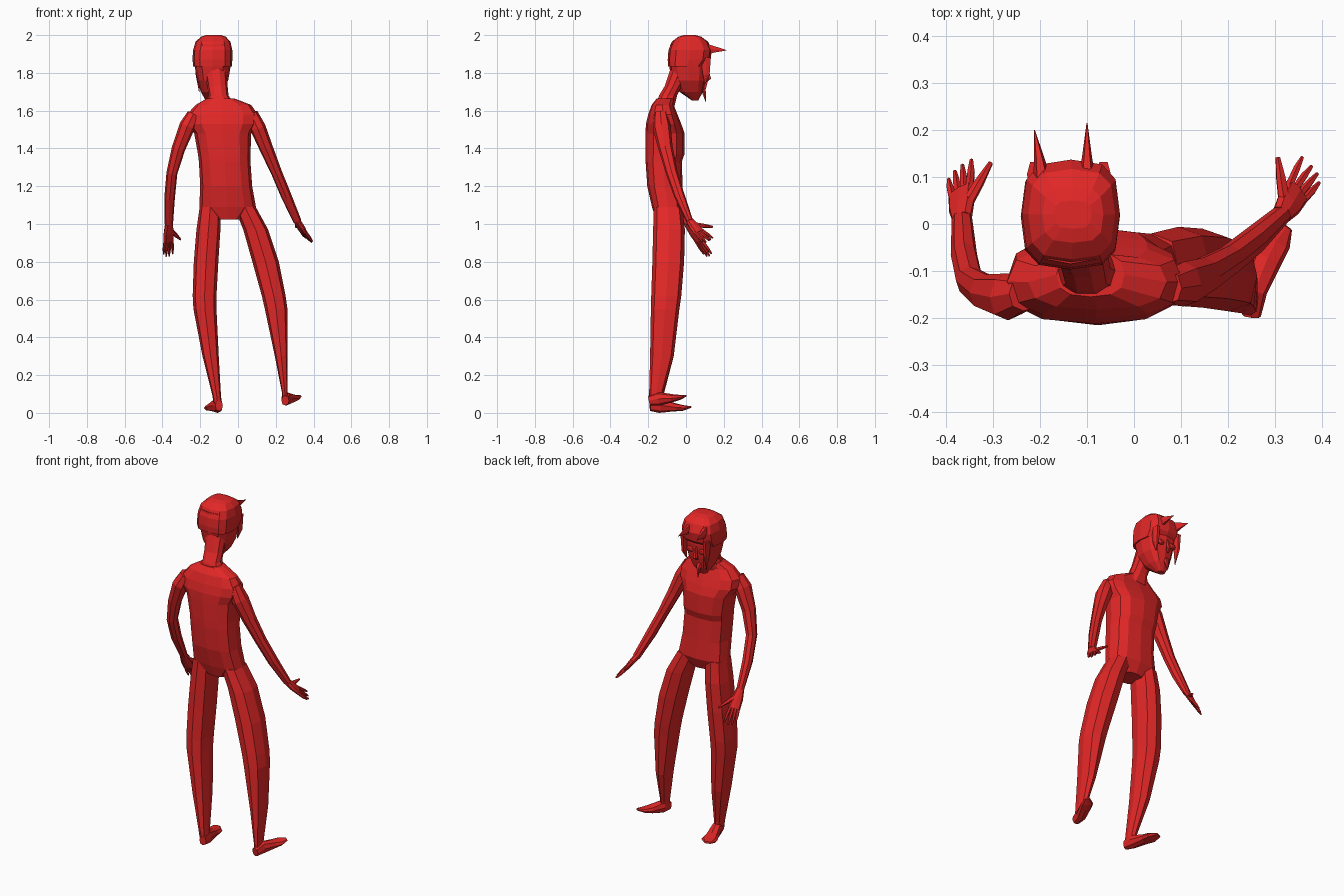
import bpy, bmesh, math
from mathutils import Vector

red = bpy.data.materials.new("red")
red.diffuse_color = (0.76, 0.02, 0.02, 1)


def skin(name, rings):
    """Join rings of points into one closed, flat-faced object."""
    bm = bmesh.new()
    loops = [[bm.verts.new(p) for p in r] for r in rings]
    n = len(loops[0])
    for a, b in zip(loops, loops[1:]):
        for i in range(n):
            j = (i + 1) % n
            bm.faces.new((a[i], a[j], b[j], b[i]))
    bm.faces.new(loops[0][::-1])
    bm.faces.new(loops[-1])
    bmesh.ops.recalc_face_normals(bm, faces=bm.faces)
    me = bpy.data.meshes.new(name)
    bm.to_mesh(me)
    bm.free()
    me.materials.append(red)
    ob = bpy.data.objects.new(name, me)
    bpy.context.collection.objects.link(ob)
    return ob


def oval(c, u, v, n, p=1.0):
    """Squarish oval round c with half axes u and v."""
    f = lambda t: math.copysign(abs(t) ** p, t) if abs(t) > 1e-6 else 0
    return [Vector(c) + u * f(math.cos(i * math.tau / n)) + v * f(math.sin(i * math.tau / n))
            for i in range(n)]


def stack(name, levels, n, p=0.75):
    """Horizontal sections: (z, x min, x max, y min, y max)."""
    skin(name, [oval(((a + b) / 2, (c + d) / 2, z), Vector(((b - a) / 2, 0, 0)),
                     Vector((0, (d - c) / 2, 0)), n, p) for z, a, b, c, d in levels])


def tube(name, path, side=(1, 0, 0), n=8, p=0.85):
    """Sections along a path: (x, y, z, half width along side, half thickness)."""
    pts = [Vector(q[:3]) for q in path]
    rings = []
    for i, q in enumerate(path):
        t = (pts[min(i + 1, len(pts) - 1)] - pts[max(i - 1, 0)]).normalized()
        u = Vector(side)
        u = (u - t * u.dot(t)).normalized()
        rings.append(oval(pts[i], u * q[3], t.cross(u) * q[4], n, p))
    skin(name, rings)


# Torso and neck
stack("torso", [
    (1.025, -0.115, 0.015, -0.16, -0.04),
    (1.09, -0.205, 0.095, -0.18, -0.012),
    (1.20, -0.20, 0.075, -0.205, -0.018),
    (1.33, -0.207, 0.066, -0.214, -0.022),
    (1.37, -0.212, 0.066, -0.215, -0.008),
    (1.48, -0.232, 0.07, -0.215, -0.008),
    (1.53, -0.27, 0.10, -0.212, -0.025),
    (1.58, -0.27, 0.105, -0.20, -0.045),
    (1.63, -0.225, 0.07, -0.182, -0.065),
    (1.665, -0.165, -0.02, -0.155, -0.06)], 12)
stack("neck", [
    (1.62, -0.18, -0.01, -0.165, -0.06),
    (1.68, -0.155, -0.05, -0.145, -0.045),
    (1.73, -0.163, -0.055, -0.115, -0.02),
    (1.82, -0.18, -0.06, -0.085, 0.03)], 10, 0.9)

# Head, hair cap, horns
stack("head", [
    (1.655, -0.172, -0.128, 0.03, 0.065),
    (1.70, -0.197, -0.085, -0.035, 0.09),
    (1.76, -0.215, -0.052, -0.075, 0.105),
    (1.84, -0.231, -0.038, -0.09, 0.115),
    (1.95, -0.225, -0.045, -0.085, 0.11)], 12)
stack("hair_cap", [
    (1.835, -0.237, -0.032, -0.094, 0.10),
    (1.87, -0.241, -0.03, -0.097, 0.13),
    (1.92, -0.238, -0.03, -0.093, 0.137),
    (1.965, -0.225, -0.04, -0.075, 0.117),
    (1.992, -0.195, -0.065, -0.04, 0.08),
    (2.0, -0.17, -0.09, -0.01, 0.05)], 12, 0.65)
for name, x0, x1, y1 in (("left_horn", -0.195, -0.212, 0.2), ("right_horn", -0.10, -0.10, 0.215)):
    tube(name, [(x0, 0.09, 1.925, 0.02, 0.04), (x0 * 0.6 + x1 * 0.4, 0.14, 1.925, 0.011, 0.022),
                (x1, y1, 1.92, 0.001, 0.001)], n=6)

# Hair locks beside the face, goatee, nose and eyes
for name, x, z in (("left_lock", -0.212, 1.70), ("right_lock", -0.065, 1.74)):
    tube(name, [(x, 0.105, 1.88, 0.016, 0.03), (x, 0.107, 1.79, 0.012, 0.02),
                (x * 0.9 - 0.015, 0.10, z, 0.001, 0.001)], n=6)
tube("goatee", [(-0.15, 0.07, 1.73, 0.025, 0.025), (-0.15, 0.095, 1.70, 0.013, 0.012),
                (-0.152, 0.105, 1.645, 0.001, 0.001)], n=6)
tube("nose", [(-0.142, 0.11, 1.83, 0.006, 0.006), (-0.146, 0.12, 1.77, 0.014, 0.014),
              (-0.147, 0.105, 1.755, 0.008, 0.006)], n=6)
for name, x in (("left_eye", -0.182), ("right_eye", -0.102)):
    tube(name, [(x, 0.085, 1.805, 0.024, 0.017), (x, 0.108, 1.805, 0.022, 0.015),
                (x, 0.114, 1.805, 0.01, 0.008)])

# Legs
stack("left_leg", [
    (0.05, -0.13, -0.085, -0.192, -0.125),
    (0.09, -0.135, -0.09, -0.195, -0.12),
    (0.30, -0.188, -0.102, -0.19, -0.065),
    (0.55, -0.236, -0.114, -0.186, -0.035),
    (0.62, -0.24, -0.114, -0.184, -0.025),
    (0.80, -0.234, -0.104, -0.178, -0.01),
    (0.97, -0.22, -0.093, -0.174, -0.006),
    (1.09, -0.203, -0.09, -0.17, -0.02)], 8)
stack("right_leg", [
    (0.075, 0.233, 0.266, -0.192, -0.125),
    (0.11, 0.232, 0.263, -0.195, -0.12),
    (0.30, 0.195, 0.263, -0.19, -0.065),
    (0.55, 0.142, 0.262, -0.186, -0.035),
    (0.62, 0.126, 0.252, -0.184, -0.025),
    (0.80, 0.076, 0.216, -0.178, -0.01),
    (0.97, 0.028, 0.16, -0.174, -0.006),
    (1.09, -0.02, 0.094, -0.17, -0.02)], 8)

# Feet
tube("left_foot", [(-0.10, -0.19, 0.038, 0.02, 0.028), (-0.108, -0.14, 0.04, 0.028, 0.04),
                   (-0.13, -0.06, 0.03, 0.038, 0.022), (-0.14, -0.02, 0.026, 0.044, 0.016),
                   (-0.158, 0.02, 0.03, 0.022, 0.006)])
tube("right_foot", [(0.25, -0.195, 0.065, 0.02, 0.026), (0.256, -0.14, 0.075, 0.028, 0.036),
                    (0.285, -0.07, 0.078, 0.033, 0.021), (0.302, -0.035, 0.082, 0.034, 0.014),
                    (0.325, -0.005, 0.09, 0.014, 0.006)])

# Arms
tube("left_arm", [(-0.235, -0.15, 1.58, 0.035, 0.035), (-0.268, -0.155, 1.52, 0.042, 0.05),
                  (-0.315, -0.145, 1.40, 0.036, 0.038), (-0.35, -0.12, 1.27, 0.029, 0.031),
                  (-0.362, -0.065, 1.14, 0.028, 0.028), (-0.366, 0.01, 1.0, 0.022, 0.018)])
tube("right_arm", [(0.07, -0.135, 1.585, 0.035, 0.035), (0.105, -0.128, 1.51, 0.042, 0.048),
                   (0.15, -0.108, 1.40, 0.036, 0.038), (0.205, -0.075, 1.27, 0.029, 0.031),
                   (0.255, -0.035, 1.15, 0.028, 0.028), (0.314, 0.02, 1.015, 0.022, 0.018)])


def hand(side, wrist, outer, inner, tips, thumb):
    """Palm, four fingers spread between two knuckles, and a thumb."""
    w, o, k = Vector(wrist), Vector(outer), Vector(inner)
    mid, axis = (o + k) / 2, k - o
    tube(side + "_palm", [(*w, 0.022, 0.017), (*w.lerp(mid, 0.5), 0.032, 0.016),
                          (*mid, 0.033, 0.012)], axis)
    for i, tip in enumerate(tips):
        base, t = o.lerp(k, i / 3), Vector(tip)
        tube(f"{side}_finger_{i + 1}", [(*base.lerp(w, 0.15), 0.009, 0.009),
             (*base.lerp(t, 0.55), 0.008, 0.008), (*t, 0.004, 0.004)], axis, 6)
    base, t = w.lerp(k, 0.35), Vector(thumb)
    tube(side + "_thumb", [(*base, 0.014, 0.012), (*base.lerp(t, 0.55), 0.011, 0.01),
                           (*t, 0.005, 0.005)], axis, 6)


# Hands
hand("left", (-0.366, 0.01, 1.0), (-0.388, 0.055, 0.905), (-0.347, 0.085, 0.91),
     [(-0.394, 0.095, 0.84), (-0.381, 0.112, 0.828), (-0.365, 0.125, 0.83), (-0.346, 0.136, 0.842)],
     (-0.305, 0.13, 0.918))
hand("right", (0.314, 0.02, 1.015), (0.362, 0.05, 0.95), (0.332, 0.09, 0.962),
     [(0.394, 0.088, 0.908), (0.39, 0.107, 0.903), (0.378, 0.123, 0.912), (0.358, 0.142, 0.926)],
     (0.306, 0.142, 0.985))
